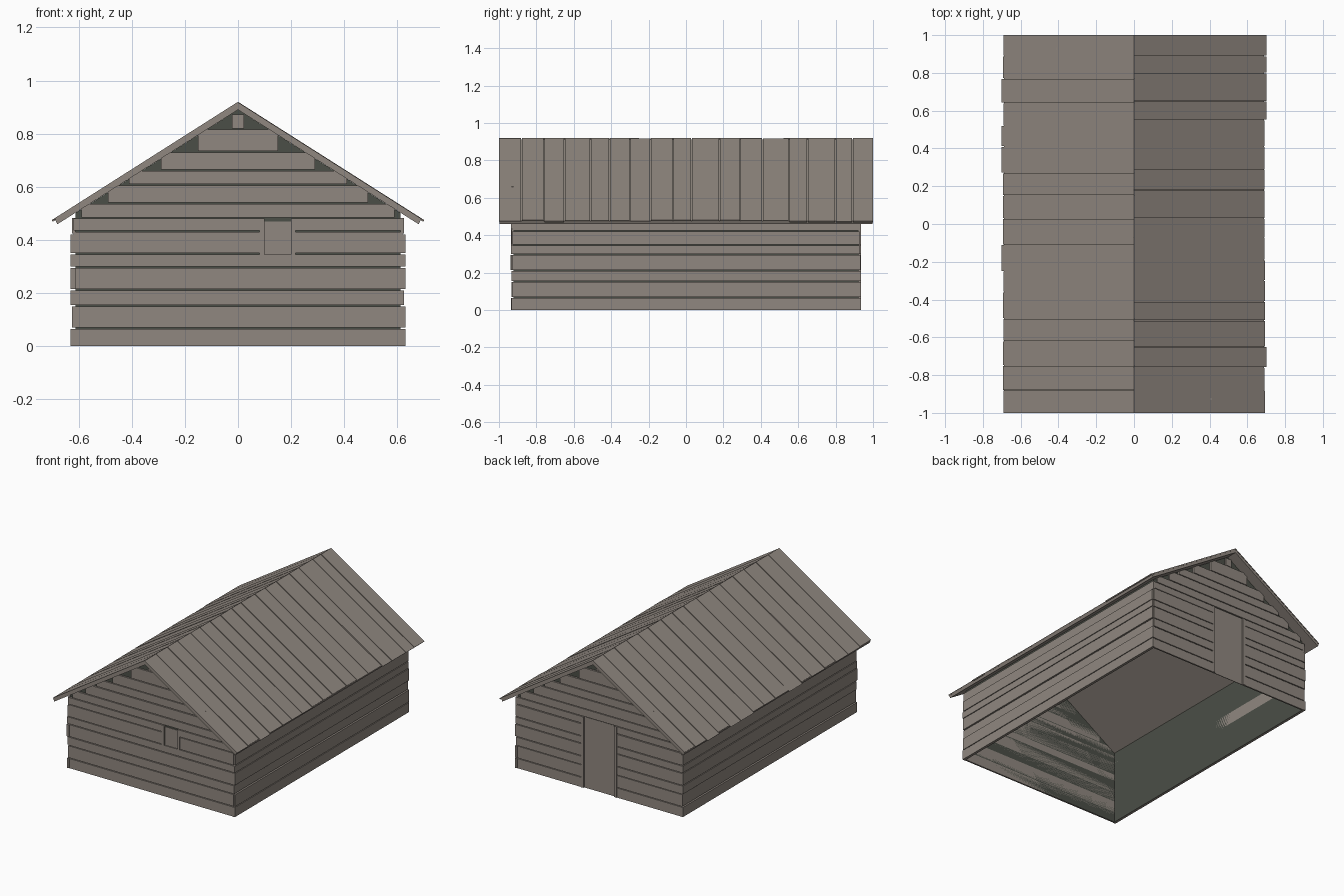
import bpy, bmesh, random

random.seed(4)
cube = bpy.data.objects.get("Cube")
if cube:
    bpy.data.objects.remove(cube, do_unlink=True)


def material(name, rgb):
    m = bpy.data.materials.new(name)
    m.use_nodes = True
    m.diffuse_color = (*rgb, 1)
    m.node_tree.nodes["Principled BSDF"].inputs["Base Color"].default_value = (*rgb, 1)
    return m


WOOD = material("weathered wood", (0.28, 0.245, 0.215))
DARK = material("dark inner wall", (0.07, 0.077, 0.063))

SLOPE = 0.635      # roof fall per unit of width
SOFFIT = 0.89      # underside of the ridge
WX, WY = 0.612, 0.922   # inner shell half sizes
GAP = 0.005


def finish(bm, name, mat):
    bmesh.ops.recalc_face_normals(bm, faces=bm.faces)
    me = bpy.data.meshes.new(name)
    bm.to_mesh(me)
    bm.free()
    me.materials.append(mat)
    ob = bpy.data.objects.new(name, me)
    bpy.context.collection.objects.link(ob)
    return ob


def prism(bm, profile, y0, y1):
    """Closed solid from an xz profile running along y."""
    a = [bm.verts.new((x, y0, z)) for x, z in profile]
    b = [bm.verts.new((x, y1, z)) for x, z in profile]
    bm.faces.new(a)
    bm.faces.new(b[::-1])
    for i in range(len(a)):
        j = (i + 1) % len(a)
        bm.faces.new((a[i], b[i], b[j], a[j]))


def box(bm, x0, x1, y0, y1, z0, z1):
    prism(bm, [(x0, z0), (x1, z0), (x1, z1), (x0, z1)], y0, y1)


# Dark shell behind the boards, open below
bm = bmesh.new()
eave = SOFFIT - SLOPE * WX
outline = [(-WX, 0), (WX, 0), (WX, eave), (0, SOFFIT), (-WX, eave)]
ends = [[bm.verts.new((x, y, z)) for x, z in outline] for y in (-WY, WY)]
for e in ends:
    bm.faces.new(e)
for i, j in ((1, 2), (4, 0)):
    bm.faces.new((ends[0][i], ends[1][i], ends[1][j], ends[0][j]))
finish(bm, "inner_shell", DARK)

# Board rows: bottom height and half width on the gable ends
rows = [(0, .63), (.07, .62), (.155, .62), (.215, .62), (.30, .62), (.35, .62),
        (.435, .62), (.485, .59), (.54, .49), (.61, .41), (.665, .29),
        (.735, .15), (.82, .022)]
tops = [r[0] for r in rows[1:]] + [.877]


def gable(name, side, opening):
    """Horizontal boards on one end, cut around an opening (x0, x1, z0, z1)."""
    ox0, ox1, oz0, oz1 = opening
    bm = bmesh.new()
    for (z0, half), z1 in zip(rows, tops):
        out = side * (WY + random.uniform(.010, .013))
        spans = [(-half, half)]
        if oz0 < (z0 + z1) / 2 < oz1:
            spans = [(-half, ox0), (ox1, half)]
        for a, b in spans:
            box(bm, a, b, side * WY, out, z0, z1 - GAP)
    finish(bm, name, WOOD)


def panel(name, side, x0, x1, z0, z1, trim_top):
    """Recessed board panel with narrow upright trims at its sides."""
    bm = bmesh.new()
    box(bm, x0, x1, side * WY, side * (WY + .004), z0, z1)
    finish(bm, name, WOOD)
    bm = bmesh.new()
    for a, b in ((x0 - .02, x0), (x1, x1 + .017)):
        box(bm, a, b, side * WY, side * (WY + .0135), z0, trim_top)
    finish(bm, name + "_trim", WOOD)


gable("front_boards", -1, (.10, .20, .35, .485))
panel("window_shutter", -1, .10, .20, .345, .47, .48)
gable("back_boards", 1, (-.115, .115, 0, .485))
panel("door", 1, -.115, .115, 0, .48, .48)

# Long side walls
side_z = [0, .07, .155, .215, .30, .35, .425, .487]
for name, s in (("right_boards", -1), ("left_boards", 1)):
    bm = bmesh.new()
    for z0, z1 in zip(side_z, side_z[1:]):
        out = WX + random.choice((.012, .018))
        y0, y1 = (random.uniform(.928, .94) for _ in range(2))
        box(bm, s * WX, s * out, -y0, y1, z0, z1 - GAP)
    finish(bm, name, WOOD)

# Roof decks
for name, s in (("right_roof_deck", -1), ("left_roof_deck", 1)):
    bm = bmesh.new()
    prism(bm, [(0, SOFFIT), (0, .912), (s * .688, .475), (s * .68, .459)], -.998, .998)
    finish(bm, name, WOOD)

# Roof planks of uneven length
left_y = [-1, -.88, -.76, -.65, -.51, -.41, -.30, -.19, -.07, .03, .18, .29,
          .41, .55, .65, .80, .89, 1]
right_y = [-1, -.88, -.75, -.62, -.50, -.36, -.25, -.11, .03, .15, .27, .41,
           .52, .64, .77, .89, 1]
for name, s, ys in (("right_roof_planks", -1, right_y), ("left_roof_planks", 1, left_y)):
    bm = bmesh.new()
    for y0, y1 in zip(ys, ys[1:]):
        length = random.choice((.690, .694, .701))
        top = .92 - random.choice((0, .001, .002))
        tip = length - .005
        a = y0 if y0 == -1 else y0 + GAP / 2
        b = y1 if y1 == 1 else y1 - GAP / 2
        prism(bm, [(0, .911), (0, top), (s * length, top - SLOPE * length),
                   (s * tip, .911 - SLOPE * tip)], a, b)
    finish(bm, name, WOOD)
